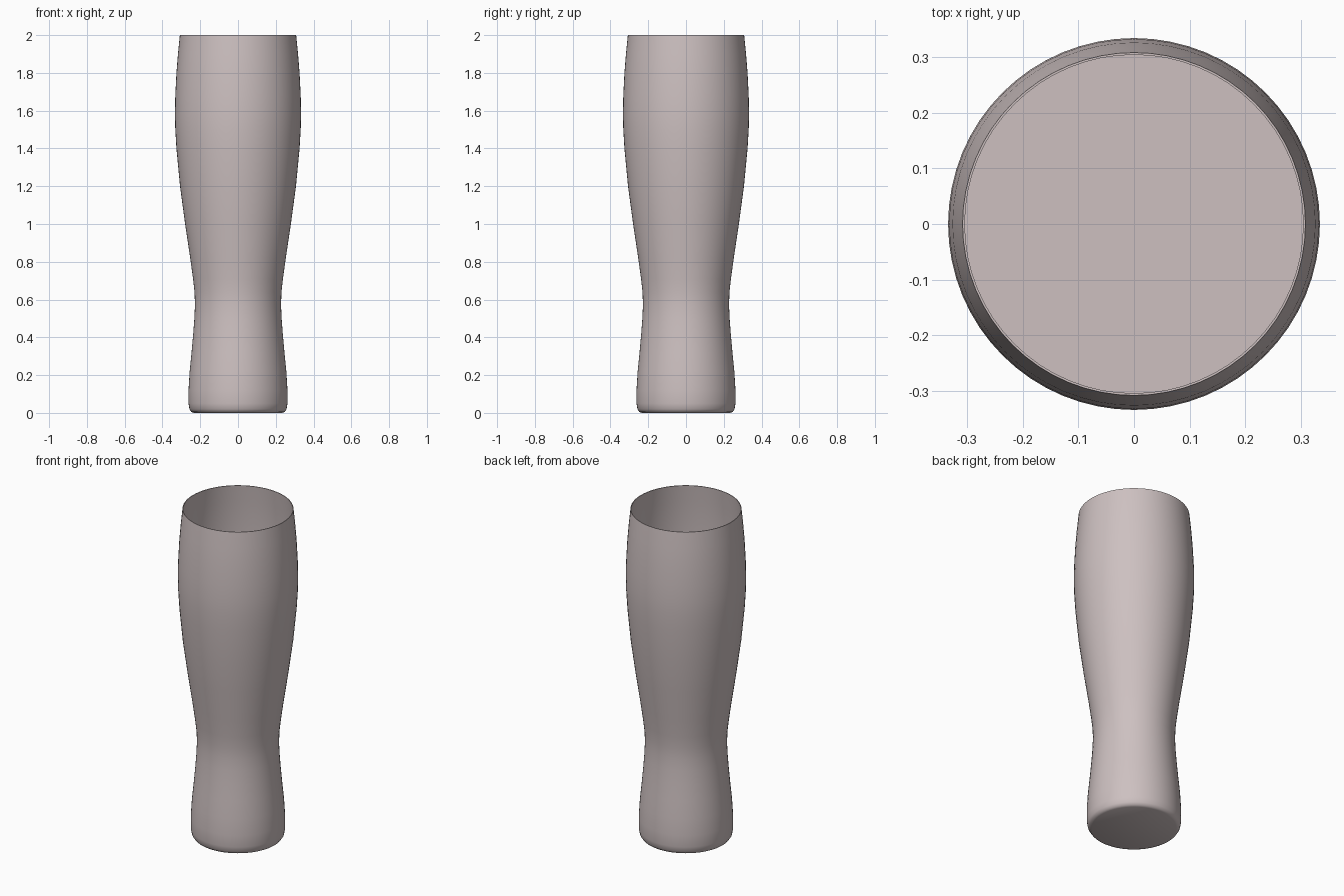
import bpy, bmesh, math

cube = bpy.data.objects.get("Cube")
if cube:
    bpy.data.objects.remove(cube, do_unlink=True)

SEGMENTS = 64
WALL = 0.004
FILL = 1.5

# Outer half profile: (radius, height)
PROFILE = [
    (0.235, 0), (0.248, 0.006), (0.257, 0.02), (0.262, 0.05), (0.262, 0.12),
    (0.256, 0.22), (0.246, 0.32), (0.237, 0.42), (0.231, 0.5), (0.228, 0.57),
    (0.23, 0.64), (0.238, 0.71), (0.253, 0.82), (0.28, 1.0), (0.307, 1.2),
    (0.326, 1.4), (0.332, 1.5), (0.334, 1.58), (0.332, 1.68), (0.326, 1.8),
    (0.318, 1.9), (0.308, 2.0),
]


def flat_material(name, rgb):
    mat = bpy.data.materials.new(name)
    mat.use_nodes = True
    mat.diffuse_color = (*rgb, 1)
    mat.node_tree.nodes["Principled BSDF"].inputs["Base Color"].default_value = (*rgb, 1)
    return mat


def lathe(name, points, mat, cap=False):
    """Spin a half profile around z, optionally closing its first ring."""
    bm = bmesh.new()
    rings = []
    for r, z in points:
        angles = [math.tau * i / SEGMENTS for i in range(SEGMENTS)]
        rings.append([bm.verts.new((r * math.cos(a), r * math.sin(a), z)) for a in angles])
    for low, high in zip(rings, rings[1:]):
        for i in range(SEGMENTS):
            j = (i + 1) % SEGMENTS
            bm.faces.new((low[i], low[j], high[j], high[i]))
    if cap:
        bm.faces.new(list(reversed(rings[0])))
    mesh = bpy.data.meshes.new(name)
    bm.to_mesh(mesh)
    bm.free()
    mesh.materials.append(mat)
    obj = bpy.data.objects.new(name, mesh)
    bpy.context.collection.objects.link(obj)
    bpy.ops.object.select_all(action="DESELECT")
    obj.select_set(True)
    bpy.context.view_layer.objects.active = obj
    bpy.ops.object.shade_smooth_by_angle(angle=math.radians(50))
    return obj


glass = flat_material("pale warm grey", (0.61, 0.53, 0.53))

# Thin-walled vessel: outside up to the rim, then back down the inside
inner = [(r - WALL, z) for r, z in reversed(PROFILE) if z > 0.04]
lathe("glass_body", PROFILE + inner + [(0.001, 0.05)], glass, cap=True)

# Level surface of the contents, just inside the wall
bpy.ops.mesh.primitive_circle_add(vertices=SEGMENTS, radius=0.332 - WALL,
                                  fill_type="NGON", location=(0, 0, FILL))
contents = bpy.context.object
contents.name = "contents_surface"
contents.data.materials.append(glass)
